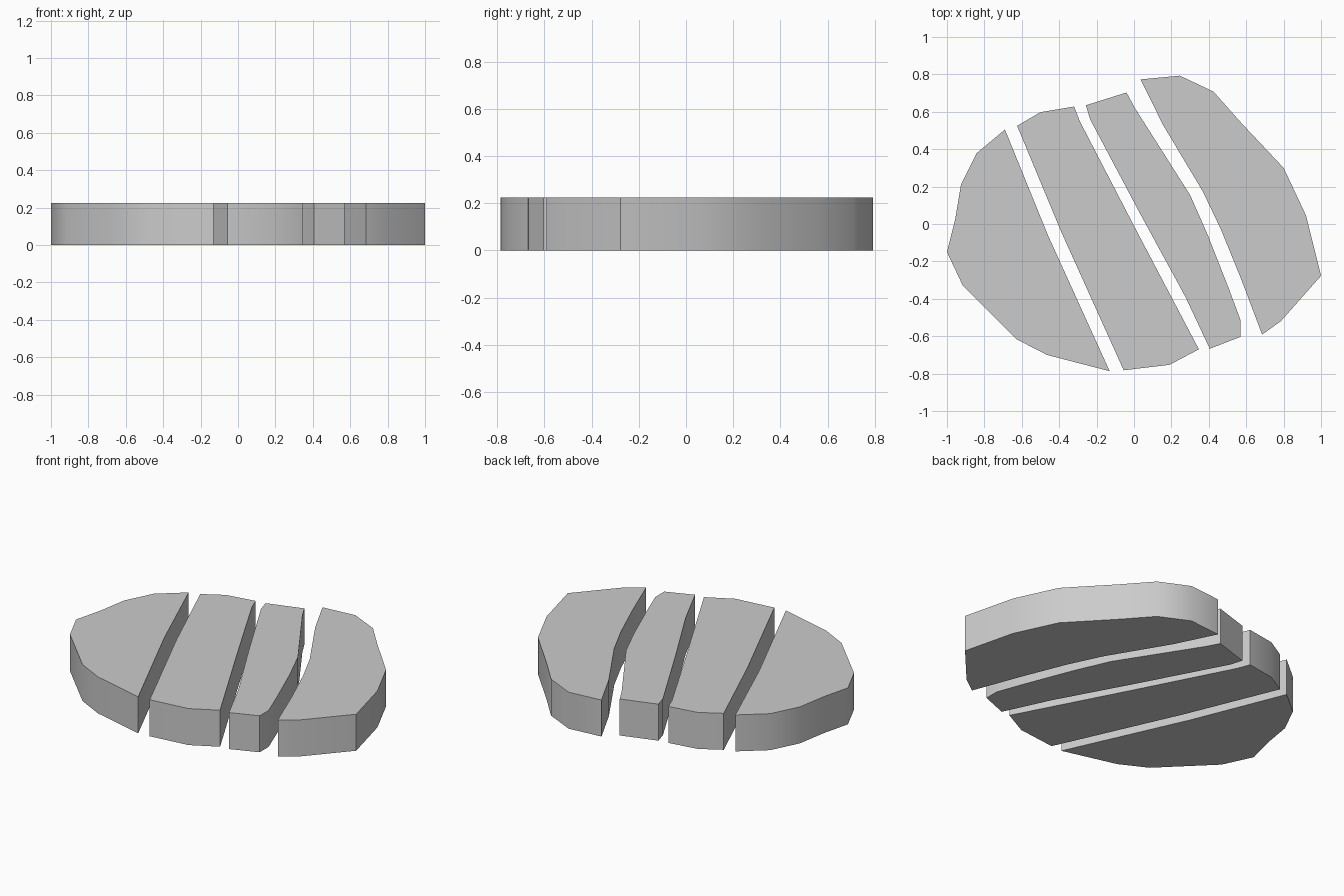
import bpy, bmesh, math

if "Cube" in bpy.data.objects:
    bpy.data.objects.remove(bpy.data.objects["Cube"])

HEIGHT = 0.225

# Outline of each slice of the disc, seen from above
SLICES = {
    "left_slice": [(-.69, .505), (-.84, .38), (-.925, .21), (-.955, .03), (-1, -.15),
                   (-.915, -.33), (-.63, -.615), (-.465, -.7), (-.13, -.787), (-.46, -.06)],
    "centre_left_slice": [(-.625, .525), (-.39, -.04), (-.055, -.782), (.19, -.753),
                          (.347, -.67), (0, -.01), (-.29, .55), (-.32, .628), (-.5, .598)],
    "centre_right_slice": [(-.257, .635), (-.235, .56), (.03, .06), (.275, -.39),
                           (.405, -.667), (.57, -.603), (.57, -.515), (.505, -.34),
                           (.395, -.06), (.3, .155), (.005, .62), (-.04, .703)],
    "right_slice": [(.035, .773), (.155, .53), (.37, .17), (.465, -.03), (.575, -.3),
                    (.685, -.591), (.785, -.52), (1, -.277), (.92, .045), (.8, .3),
                    (.565, .55), (.425, .708), (.245, .793)],
}


def make_slab(name, outline):
    bm = bmesh.new()
    base = bm.faces.new([bm.verts.new((x, y, 0)) for x, y in outline])
    top = bmesh.ops.extrude_face_region(bm, geom=[base], use_keep_orig=True)["geom"]
    for v in top:
        if isinstance(v, bmesh.types.BMVert):
            v.co.z = HEIGHT
    bmesh.ops.recalc_face_normals(bm, faces=bm.faces)
    mesh = bpy.data.meshes.new(name)
    bm.to_mesh(mesh)
    bm.free()
    obj = bpy.data.objects.new(name, mesh)
    bpy.context.collection.objects.link(obj)
    return obj


# Four upright slabs with softly shaded side walls
for name, outline in SLICES.items():
    slab = make_slab(name, outline)
    bpy.ops.object.select_all(action="DESELECT")
    slab.select_set(True)
    bpy.context.view_layer.objects.active = slab
    bpy.ops.object.shade_smooth_by_angle(angle=math.radians(40))
